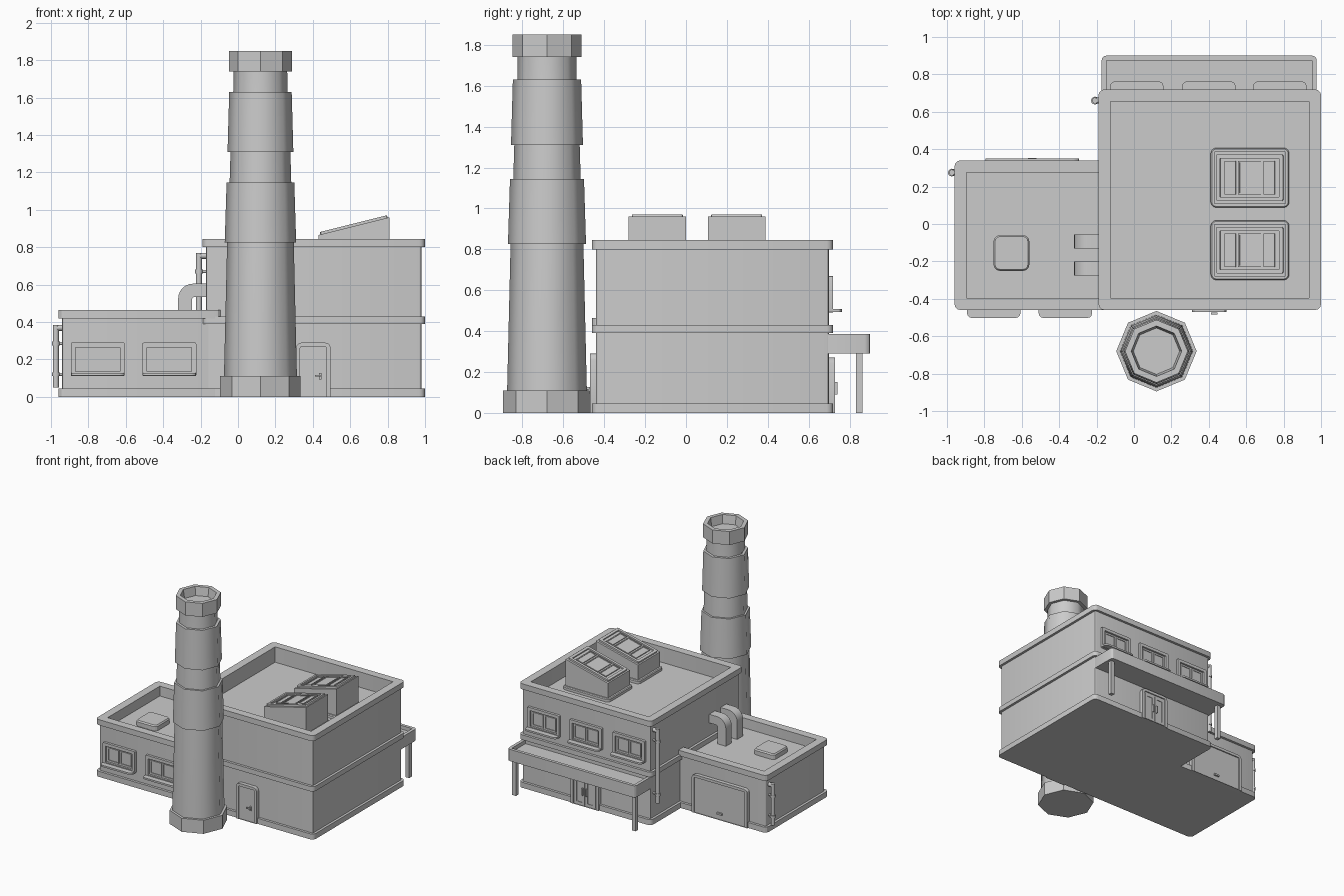
import bpy, bmesh, math
from mathutils import Matrix, Vector

cube = bpy.data.objects.get("Cube")
if cube:
    bpy.data.objects.remove(cube, do_unlink=True)

grey = bpy.data.materials.new("plain_grey")
grey.use_nodes = True
GREY = (0.6, 0.6, 0.6, 1)
grey.diffuse_color = GREY
grey.node_tree.nodes["Principled BSDF"].inputs["Base Color"].default_value = GREY


def finish(name, bm, matrix=None, smooth=30):
    """Turn a bmesh into a named object, smooth below the given edge angle."""
    bmesh.ops.recalc_face_normals(bm, faces=bm.faces)
    for f in bm.faces:
        f.smooth = True
    for e in bm.edges:
        e.smooth = len(e.link_faces) == 2 and e.calc_face_angle(0) < math.radians(smooth)
    me = bpy.data.meshes.new(name)
    bm.to_mesh(me)
    bm.free()
    me.materials.append(grey)
    ob = bpy.data.objects.new(name, me)
    ob.matrix_world = matrix or Matrix()
    bpy.context.collection.objects.link(ob)
    return ob


def loft(name, rings, matrix=None, smooth=30):
    """Skin a stack of equal point rings and cap both ends."""
    bm = bmesh.new()
    loops = [[bm.verts.new(p) for p in ring] for ring in rings]
    n = len(loops[0])
    for a, b in zip(loops, loops[1:]):
        for i in range(n):
            j = (i + 1) % n
            bm.faces.new((a[i], a[j], b[j], b[i]))
    bm.faces.new(loops[0][::-1])
    bm.faces.new(loops[-1])
    return finish(name, bm, matrix, smooth)


def tiers(name, w, h, r, profile, matrix, open_bottom=False):
    """Rounded rectangle stacked along z; profile holds (outward offset, z)."""
    rings = []
    for off, z in profile:
        right, top = w / 2 + off, h / 2 + off
        bottom = -h / 2 if open_bottom else -top
        rad = max(r + off, 0.001)
        low = 0.001 if open_bottom else rad
        corners = [(right, top, 1, 1, 0, rad), (-right, top, -1, 1, 90, rad),
                   (-right, bottom, -1, -1, 180, low), (right, bottom, 1, -1, 270, low)]
        ring = []
        for x, y, sx, sy, start, c in corners:
            for k in range(4):
                a = math.radians(start + 30 * k)
                ring.append((x - sx * c + c * math.cos(a), y - sy * c + c * math.sin(a), z))
        rings.append(ring)
    return loft(name, rings, matrix)


def prism(name, outline, y0, y1):
    """Side outline in x and z, extruded along y."""
    return loft(name, [[(x, y, z) for x, z in outline] for y in (y0, y1)])


def lathe(name, sides, profile, matrix, smooth=30):
    turn = 2 * math.pi / sides
    return loft(name, [[(r * math.cos(i * turn), r * math.sin(i * turn), z)
                        for i in range(sides)] for r, z in profile], matrix, smooth)


def box(name, size, matrix):
    bm = bmesh.new()
    bmesh.ops.create_cube(bm, size=1, matrix=Matrix.Diagonal((*size, 1)))
    return finish(name, bm, matrix)


def rod(name, a, b, r):
    a, b = Vector(a), Vector(b)
    d = b - a
    turn = d.to_track_quat('Z', 'Y').to_matrix().to_4x4()
    return lathe(name, 12, [(r, 0), (r, d.length)], Matrix.Translation(a) @ turn, 40)


def at(x, y, z=0):
    return Matrix.Translation((x, y, z))


def wall(x, y, z, back=False):
    """Frame on a wall: local x across, y up, z outward."""
    return (at(x, y, z) @ Matrix.Rotation(math.pi if back else 0, 4, 'Z')
            @ Matrix.Rotation(math.pi / 2, 4, 'X'))


def shell(z0, z1, roof):
    """Wall profile ending in a parapet lip and a sunken roof."""
    return [(0, z0), (0, z1 - 0.045), (0.02, z1 - 0.045), (0.02, z1),
            (-0.045, z1), (-0.045, roof)]


PLINTH = [(0.02, 0), (0.02, 0.045), (0, 0.045)]
FRONT, BACK = -0.44, 0.70

# Building shells
tiers("main_hall", 1.15, 1.14, 0.012,
      PLINTH + [(0, 0.39), (0.02, 0.39), (0.02, 0.43)] + shell(0.43, 0.845, 0.72),
      at(0.405, 0.13))
tiers("side_wing", 0.83, 0.76, 0.012, PLINTH + shell(0.045, 0.465, 0.385), at(-0.525, -0.06))
tiers("roof_hatch", 0.19, 0.19, 0.03, [(0, 0.38), (0, 0.42), (-0.008, 0.43)], at(-0.655, -0.155))


# Chimney
axis = at(0.12, -0.68)
lathe("chimney_base", 8, [(0.215, 0), (0.215, 0.11)], axis)
lathe("chimney_shaft", 8, [(0.195, 0.11), (0.178, 0.83), (0.165, 1.14),
                           (0.16, 1.31), (0.145, 1.64), (0.143, 1.75)], axis, 50)
lathe("chimney_lower_band", 8, [(0.191, 0.825), (0.181, 1.145)], axis, 50)
lathe("chimney_upper_band", 8, [(0.176, 1.31), (0.167, 1.63)], axis, 50)
lathe("chimney_cap", 8, [(0.168, 1.74), (0.168, 1.85), (0.135, 1.85), (0.124, 1.78)], axis)


# Windows with sills
def panes(name, widths, gap, h, z, matrix):
    x = -(sum(widths) + gap * (len(widths) - 1)) / 2
    for w in widths:
        tiers(name, w, h, 0.001, [(0, z - 0.004), (0, z + 0.006), (-0.008, z + 0.006),
                                  (-0.008, z + 0.001)], matrix @ at(x + w / 2, 0))
        x += w + gap


def window(x, y, z, back=False):
    m = wall(x, y, z, back)
    tiers("window_frame", 0.288, 0.18, 0.008,
          [(0, -0.01), (0, 0.02), (-0.025, 0.02), (-0.025, 0.004)], m)
    panes("window_pane", (0.1, 0.1), 0.012, 0.108, 0.005, m)
    upright = m @ at(0, -0.08, 0.02) @ Matrix.Rotation(-math.pi / 2, 4, 'X')
    tiers("window_sill", 0.285, 0.085, 0.025, [(0, -0.007), (0, 0.007)], upright)


for x in (-0.75, -0.367):
    window(x, FRONT, 0.2)
for x in (0.015, 0.4, 0.78):
    window(x, BACK, 0.58, True)


# Doors
def door_frame(name, w, h, x, y, back):
    m = wall(x, y, h / 2, back)
    tiers(name, w, h, 0.03, [(0, -0.01), (0, 0.03), (-0.022, 0.03), (-0.022, 0.0205)],
          m, open_bottom=True)
    return m


m = door_frame("front_door", 0.185, 0.29, 0.403, FRONT, False)
box("front_door_lock", (0.014, 0.034, 0.012), m @ at(0.036, -0.035, 0.025))
box("front_door_handle", (0.034, 0.01, 0.01), m @ at(0.026, -0.032, 0.038))

m = door_frame("entrance_doors", 0.25, 0.27, 0.40, BACK, True)
for s in (-1, 1):
    tiers("entrance_leaf", 0.092, 0.225, 0.003, [(0, 0.015), (0, 0.026), (-0.02, 0.026),
                                               (-0.02, 0.022)], m @ at(s * 0.049, -0.015))
    box("entrance_handle", (0.01, 0.06, 0.014), m @ at(s * 0.016, -0.015, 0.033))

m = door_frame("garage_door", 0.5, 0.31, -0.545, 0.32, True)
box("garage_handle", (0.045, 0.014, 0.014), m @ at(0, -0.105, 0.027))

# Entrance canopy and posts
tiers("canopy", 1.15, 0.24, 0.025, [(0, 0.29), (0, 0.385), (-0.025, 0.385), (-0.025, 0.355)],
      at(0.402, 0.78))
for x in (-0.135, 0.94):
    box("canopy_post", (0.033, 0.033, 0.3), at(x, 0.848, 0.15))

# Sloping skylights
slope = math.atan2(0.095, 0.38)
for y in (0.2475, -0.14):
    tiers("skylight_curb", 0.42, 0.32, 0.03, [(0, 0.71), (0, 0.74), (-0.006, 0.746)], at(0.62, y))
    prism("skylight_body", [(0.43, 0.71), (0.81, 0.71), (0.81, 0.96), (0.43, 0.865)],
          y - 0.141, y + 0.141)
    m = at(0.62, y, 0.9125) @ Matrix.Rotation(-slope, 4, 'Y')
    tiers("skylight_frame", 0.37, 0.25, 0.012,
          [(0, -0.01), (0, 0.014), (-0.022, 0.014), (-0.022, 0.003)], m)
    panes("skylight_pane", (0.062, 0.125, 0.062), 0.014, 0.18, 0.005, m)

# Roof ducts bending into the hall wall
bend = [(-0.24 - 0.08 * math.cos(t), 0.525 + 0.08 * math.sin(t))
        for t in (math.pi / 2 * k / 6 for k in range(7))]
duct = [(-0.32, 0.37)] + bend + [(-0.15, 0.605), (-0.15, 0.535), (-0.235, 0.535),
                                 (-0.245, 0.525), (-0.245, 0.37)]
for y in (-0.0925, -0.2375):
    prism("roof_duct", duct, y - 0.0375, y + 0.0375)


# Drainpipes with collars
def drainpipe(x, y, low, high, wall_x):
    rod("drainpipe", (x, y, low), (x, y, high), 0.016)
    rod("drainpipe_outlet", (x, y, high - 0.016), (wall_x, y, high - 0.016), 0.016)
    for z in (low + 0.07, high - 0.1):
        rod("pipe_collar", (x, y, z - 0.01), (x, y, z + 0.01), 0.021)
        rod("pipe_bracket", (x, y, z), (wall_x, y, z), 0.008)


drainpipe(-0.974, 0.275, 0.05, 0.385, -0.93)
drainpipe(-0.209, 0.66, 0.17, 0.77, -0.16)
